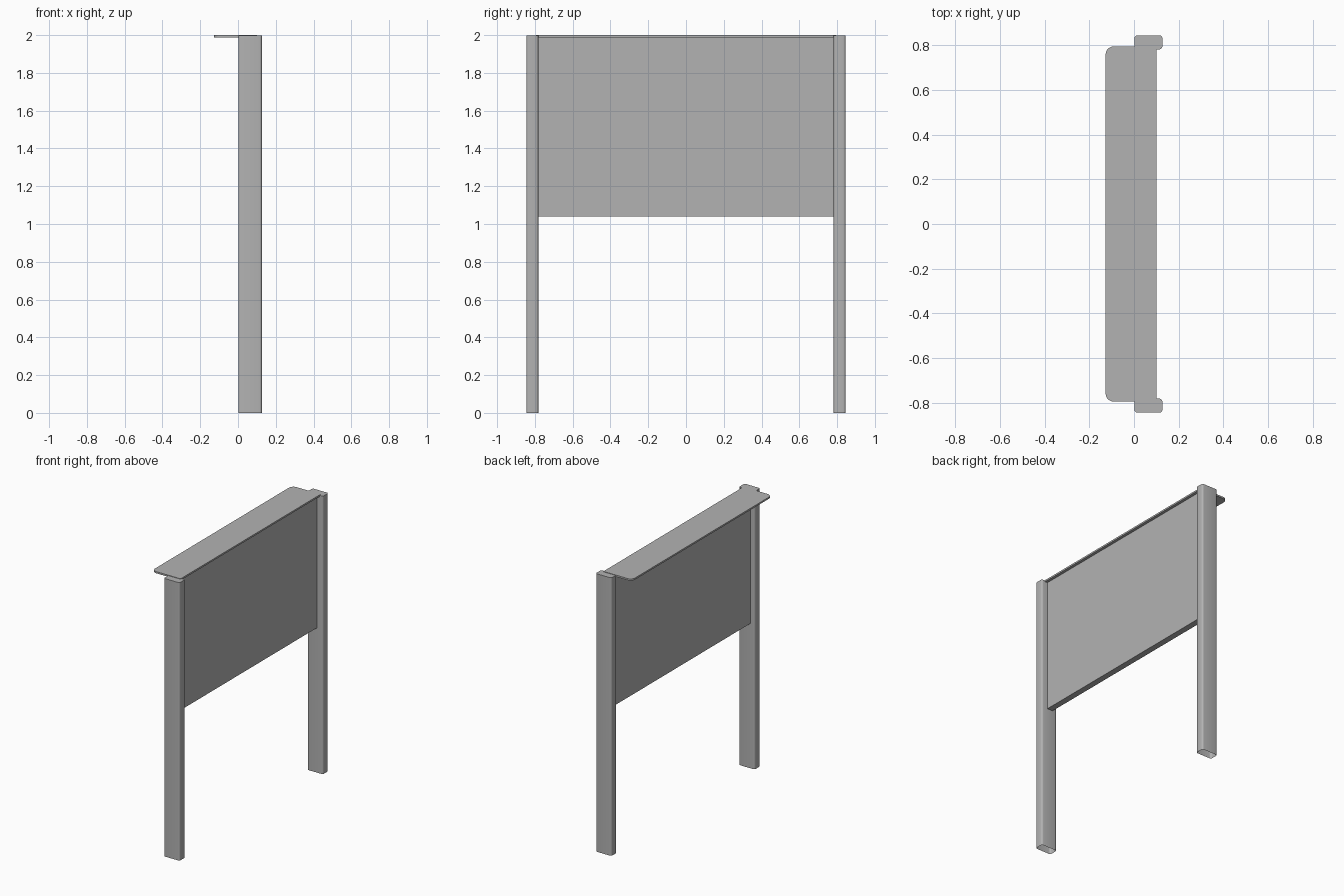
import bpy
import bmesh
from math import radians

cube = bpy.data.objects.get("Cube")
if cube:
    bpy.data.objects.remove(cube, do_unlink=True)

# One neutral grey for the whole model
grey = bpy.data.materials.new("neutral grey")
grey.use_nodes = True
colour = (0.45, 0.45, 0.45, 1)
grey.diffuse_color = colour
grey.node_tree.nodes["Principled BSDF"].inputs["Base Color"].default_value = colour


def box(name, low, high, radius=0, rounded=None, segments=4, open_bottom=False):
    """Box between two corners; vertical edges chosen by the rule are rounded."""
    bm = bmesh.new()
    bmesh.ops.create_cube(bm, size=1)
    for v in bm.verts:
        v.co = [a + (b - a) * (c + 0.5) for a, b, c in zip(low, high, v.co)]
    if radius:
        edges = [e for e in bm.edges
                 if abs(e.verts[0].co.z - e.verts[1].co.z) > 1e-4
                 and (rounded is None or rounded(e.verts[0].co))]
        bmesh.ops.bevel(bm, geom=edges, offset=radius, segments=segments,
                        profile=0.5, affect='EDGES')
    bm.normal_update()
    if open_bottom:
        bottom = [f for f in bm.faces if f.normal.z < -0.9]
        bmesh.ops.delete(bm, geom=bottom, context='FACES_ONLY')
    mesh = bpy.data.meshes.new(name)
    bm.to_mesh(mesh)
    bm.free()
    mesh.materials.append(grey)
    obj = bpy.data.objects.new(name, mesh)
    bpy.context.collection.objects.link(obj)
    bpy.ops.object.select_all(action='DESELECT')
    obj.select_set(True)
    bpy.context.view_layer.objects.active = obj
    bpy.ops.object.shade_smooth_by_angle(angle=radians(35))
    return obj


# Hollow upright posts, one at each end, open at the foot
for name, y0, y1 in (("front_post", -0.845, -0.782), ("back_post", 0.782, 0.845)):
    box(name, (0.002, y0, 0), (0.127, y1, 1.997), radius=0.013, open_bottom=True)

# Board held between the posts
box("panel", (0.036, -0.784, 1.04), (0.08, 0.784, 1.988))

# Thin top shelf with rounded outer corners
box("shelf", (-0.127, -0.795, 1.988), (0.1, 0.795, 2.0), radius=0.035,
    rounded=lambda co: co.x < 0, segments=6)
